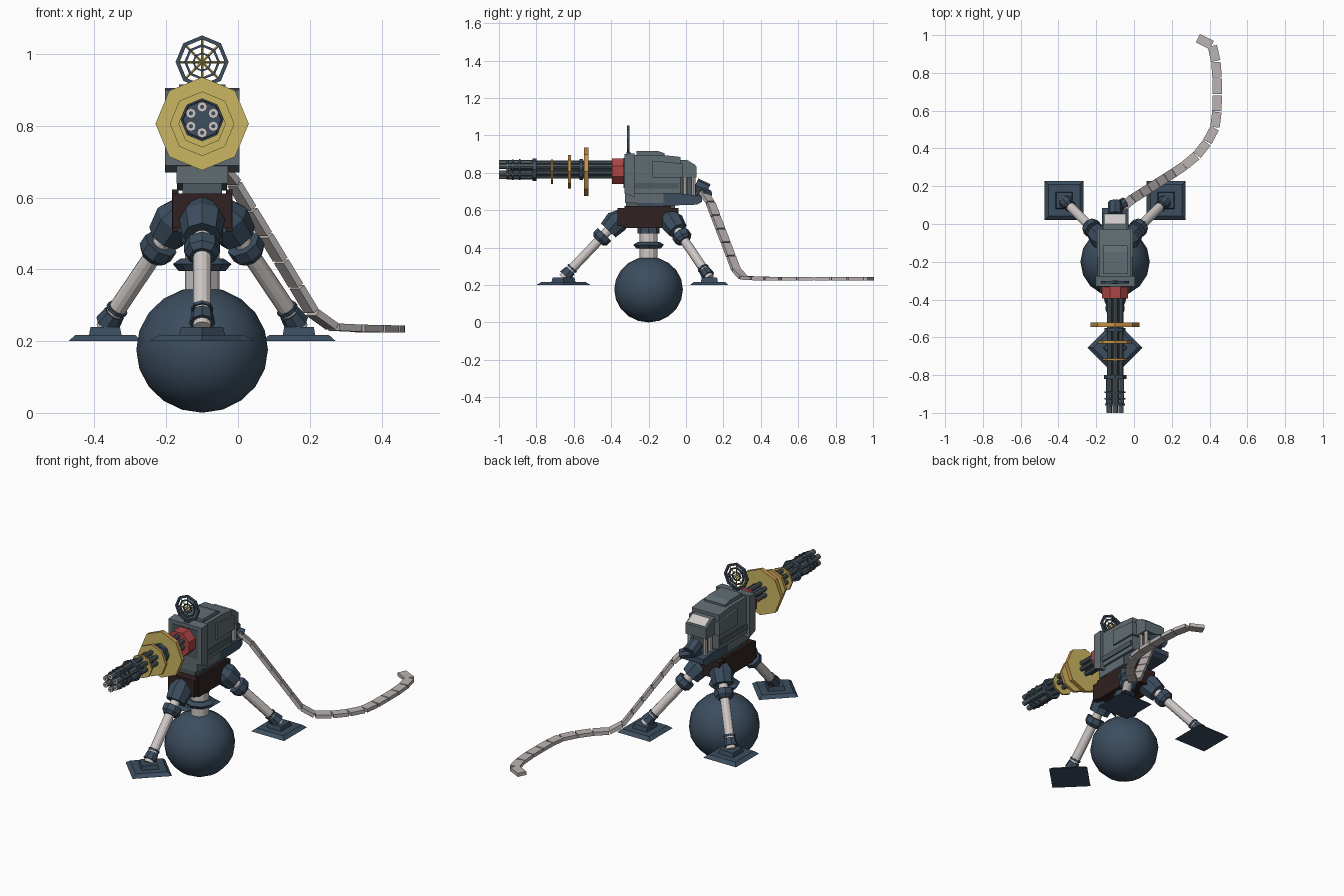
import bpy, bmesh, math
from mathutils import Vector, Matrix

if "Cube" in bpy.data.objects:
    bpy.data.objects.remove(bpy.data.objects["Cube"])

def mat(name, r, g, b):
    m = bpy.data.materials.new(name)
    m.diffuse_color = (r, g, b, 1)
    m.use_nodes = True
    m.node_tree.nodes["Principled BSDF"].inputs["Base Color"].default_value = m.diffuse_color
    return m

BLUE = mat("slate blue", .045, .075, .115)
GREY = mat("grey metal", .12, .155, .17)
STEEL = mat("dark steel", .075, .1, .115)
WHITE = mat("off white", .62, .58, .56)
BELT = mat("pale grey", .5, .46, .45)
BROWN = mat("dark brown", .03, .016, .015)
RED = mat("red", .42, .06, .06)
YELLOW = mat("yellow", .6, .47, .12)
ORANGE = mat("orange", .55, .28, .06)
CX, GZ = -.1, .817   # gun axis

def finish(name, bm, *mats):
    bmesh.ops.recalc_face_normals(bm, faces=bm.faces)
    me = bpy.data.meshes.new(name)
    bm.to_mesh(me)
    bm.free()
    for m in mats:
        me.materials.append(m)
    ob = bpy.data.objects.new(name, me)
    bpy.context.collection.objects.link(ob)
    return ob

def cyl(name, p0, p1, r0, m, n=8, r1=None, spin=0):
    p0, p1 = Vector(p0), Vector(p1)
    d = p1 - p0
    bm = bmesh.new()
    M = Matrix.Translation((p0 + p1) / 2) @ d.to_track_quat('Z', 'Y').to_matrix().to_4x4() @ Matrix.Rotation(spin, 4, 'Z')
    bmesh.ops.create_cone(bm, cap_ends=True, segments=n, radius1=r0,
                          radius2=r0 if r1 is None else r1, depth=d.length, matrix=M)
    return finish(name, bm, m)

def box(name, lo, hi, m):
    lo, hi = Vector(lo), Vector(hi)
    bm = bmesh.new()
    bmesh.ops.create_cube(bm, size=1, matrix=Matrix.Translation((lo + hi) / 2) @ Matrix.Diagonal((*(hi - lo), 1)))
    return finish(name, bm, m)

def profile(name, pts, hw, m):
    """Extrude a (y, z) outline across the gun centre line."""
    bm = bmesh.new()
    f = bm.faces.new([bm.verts.new((CX - hw, y, z)) for y, z in pts])
    g = bmesh.ops.extrude_face_region(bm, geom=[f])
    bmesh.ops.translate(bm, vec=(2 * hw, 0, 0), verts=[v for v in g['geom'] if isinstance(v, bmesh.types.BMVert)])
    return finish(name, bm, m)

def ring(name, z, y, ro, ri, t, m, n=8):
    """Flat polygon ring facing the front."""
    bm = bmesh.new()
    rows = []
    for k in range(n):
        a = 2 * math.pi * k / n
        rows.append([bm.verts.new((CX + r * math.cos(a), yy, z + r * math.sin(a)))
                     for r, yy in ((ro, y - t), (ro, y + t), (ri, y + t), (ri, y - t))])
    for k in range(n):
        a, b = rows[k], rows[(k + 1) % n]
        for i in range(4):
            j = (i + 1) % 4
            bm.faces.new((a[i], a[j], b[j], b[i]))
    return finish(name, bm, m)

# ball tank and neck
bm = bmesh.new()
bmesh.ops.create_uvsphere(bm, u_segments=16, v_segments=10, radius=.18,
                          matrix=Matrix.Translation((CX, -.2, .176)) @ Matrix.Diagonal((1.02, 1.02, .975, 1)))
ball = finish("ball_tank", bm, BLUE)
for p in ball.data.polygons:
    p.use_smooth = True
cyl("neck", (CX, -.2, .33), (CX, -.2, .52), .048, WHITE, 12)
cyl("neck_flange", (CX, -.2, .395), (CX, -.2, .415), .065, BLUE, 8, .082)
cyl("neck_flange_top", (CX, -.2, .415), (CX, -.2, .43), .082, BLUE, 8, .06)
cyl("neck_collar", (CX, -.2, .475), (CX, -.2, .52), .058, BLUE)

# tripod legs with feet and joints
for name, deg, fx, fy in (("front", 270, CX, -.655), ("left", 135, -.37, .125), ("right", 45, .17, .125)):
    a = math.radians(deg)
    out = Vector((math.cos(a), math.sin(a), 0))
    foot = Vector((fx, fy, .24))
    hip = foot - out * .285 + Vector((0, 0, .3))
    at = lambda t: foot.lerp(hip, t)
    # square pads have one corner pointing along the leg
    for part, z0, z1, r0, r1 in (("pad", .2, .217, .145, .118), ("pad_block", .217, .24, .064, .058)):
        cyl(f"{name}_{part}", (fx, fy, z0), (fx, fy, z1), r0, BLUE, 4, r1, a)
    cyl(f"{name}_leg", at(-.01), at(.95), .025, WHITE, 12)
    cyl(f"{name}_ankle", at(.03), at(.13), .036, BLUE, 8, .03)
    cyl(f"{name}_ankle_ring", at(.15), at(.175), .031, BLUE)
    cyl(f"{name}_knee_low", at(.65), at(.69), .036, BLUE, 8, .05)
    cyl(f"{name}_knee", at(.69), at(.77), .05, BLUE)
    cyl(f"{name}_hip", at(.84), at(1.0), .054, BLUE, 8, .064)
    cyl(f"{name}_hip_root", at(1.0), at(1.16), .064, BLUE, 8, .03)

# mount block
box("mount_block", (-.182, -.365, .515), (-.018, -.04, .612), BROWN)
for s in (-1, 1):
    box("mount_cheek", (CX + s * .075 - .009, -.33, .505), (CX + s * .075 + .009, -.08, .622), BROWN)
box("turntable", (-.155, -.32, .6), (-.045, -.06, .64), STEEL)

# receiver
profile("lower_receiver", [(-.325, .64), (-.12, .64), (-.12, .71), (-.325, .71)], .072, GREY)
profile("front_plate", [(-.33, .69), (-.275, .67), (-.275, .905), (-.33, .9)], .104, GREY)
profile("plate_recess", [(-.333, .72), (-.32, .72), (-.32, .88), (-.333, .88)], .082, STEEL)
profile("main_receiver", [(-.28, .69), (-.03, .69), (-.03, .885), (-.12, .895), (-.28, .895)], .085, GREY)
profile("top_cover", [(-.265, .88), (-.115, .88), (-.115, .905), (-.15, .916), (-.265, .916)], .065, GREY)
profile("side_housing", [(-.18, .775), (-.02, .775), (-.02, .85), (-.18, .865)], .095, GREY)
profile("side_rail", [(-.275, .715), (-.04, .715), (-.04, .745), (-.275, .745)], .092, STEEL)
profile("rear_housing", [(-.04, .775), (.055, .775), (.055, .835), (.0, .868), (-.04, .868)], .064, GREY)
profile("rear_window", [(.002, .862), (.046, .836), (.05, .843), (.003, .872)], .053, WHITE)
profile("lower_tray", [(-.27, .64), (-.24, .62), (.06, .63), (.085, .645), (.085, .675), (-.04, .69), (-.27, .69)], .07, BLUE)
box("rear_core", (-.135, -.04, .67), (-.065, .03, .79), STEEL)
for s in (-1, 1):
    for y in (-.005, .04):
        cyl("rear_column", (CX + s * .048, y, .67), (CX + s * .048, y, .78), .011, WHITE)

# feed port
cyl("feed_port", (CX, .05, .735), (CX, .115, .705), .038, BLUE)
cyl("feed_arm", (CX, .04, .66), (CX, .085, .72), .03, BLUE)
cyl("feed_chute", (CX, .09, .7), (-.045, .115, .685), .028, BLUE)

# barrels
cyl("red_motor", (CX, -.395, .808), (CX, -.325, .808), .074, RED, 8, spin=math.pi / 8)
for k in range(6):
    a = math.pi / 2 + k * math.pi / 3
    x, z = CX + .036 * math.cos(a), GZ + .036 * math.sin(a)
    cyl("barrel", (x, -.96, z), (x, -.38, z), .0125, STEEL)
    cyl("barrel_sleeve", (x, -.95, z), (x, -.82, z), .017, STEEL)
    cyl("muzzle", (x, -.997, z), (x, -.95, z), .0145, GREY)
    cyl("muzzle_rim", (x, -1, z), (x, -.996, z), .0145, WHITE)
    cyl("muzzle_bore", (x, -1.001, z), (x, -.999, z), .006, BLUE)
cyl("barrel_core", (CX, -.94, GZ), (CX, -.38, GZ), .022, STEEL)
for y, r, t in ((-.955, .053, .006), (-.89, .056, .004), (-.81, .06, .01), (-.56, .056, .01), (-.925, .055, .004)):
    cyl("barrel_clamp", (CX, y - t, GZ), (CX, y + t, GZ), r, BLUE)

# heat discs: yellow faces, orange rims
for y, r, t in ((-.533, .13, .012), (-.624, .09, .008), (-.717, .066, .005)):
    d = cyl("heat_disc", (CX, y - t, .806), (CX, y + t, .806), r, YELLOW)
    d.data.materials.append(ORANGE)
    for p in d.data.polygons:
        p.material_index = 0 if abs(p.normal.y) > .7 else 1

# web sight
SZ = .978
ring("sight_outer", SZ, -.308, .074, .063, .007, BLUE)
ring("sight_middle", SZ, -.308, .05, .043, .005, BLUE)
ring("sight_inner", SZ, -.308, .027, .022, .005, BLUE)
for k in range(4):
    v = Vector((math.cos(k * math.pi / 4), 0, math.sin(k * math.pi / 4))) * .066
    c = Vector((CX, -.308, SZ))
    cyl("sight_spoke", c - v, c + v, .0035, YELLOW, 4)
box("sight_post", (-.115, -.318, .885), (-.085, -.298, .912), BLUE)

# ammunition belt: links laid along a path
path = [Vector(p) for p in ((-.06, .09, .7), (-.02, .125, .655), (.225, .28, .25), (.25, .295, .24), (.33, .36, .236), (.405, .455, .234),
                            (.437, .53, .234), (.44, .62, .234), (.44, .83, .234), (.415, .945, .234), (.335, .985, .234))]
lens = [(b - a).length for a, b in zip(path, path[1:])]

def along(s):
    for a, b, l in zip(path, path[1:], lens):
        if s <= l:
            return a.lerp(b, s / l)
        s -= l
    return path[-1]

N = 16
bm = bmesh.new()
for i in range(N):
    a, b = along(sum(lens) * i / N), along(sum(lens) * (i + 1) / N)
    t = (b - a).normalized()
    side = t.cross(Vector((0, 0, 1))).normalized()
    R = Matrix((side, t, side.cross(t))).transposed().to_4x4()
    bmesh.ops.create_cube(bm, size=1, matrix=Matrix.Translation((a + b) / 2) @ R
                          @ Matrix.Diagonal((.05, (b - a).length - .006, .02, 1)))
finish("ammo_belt", bm, BELT)
